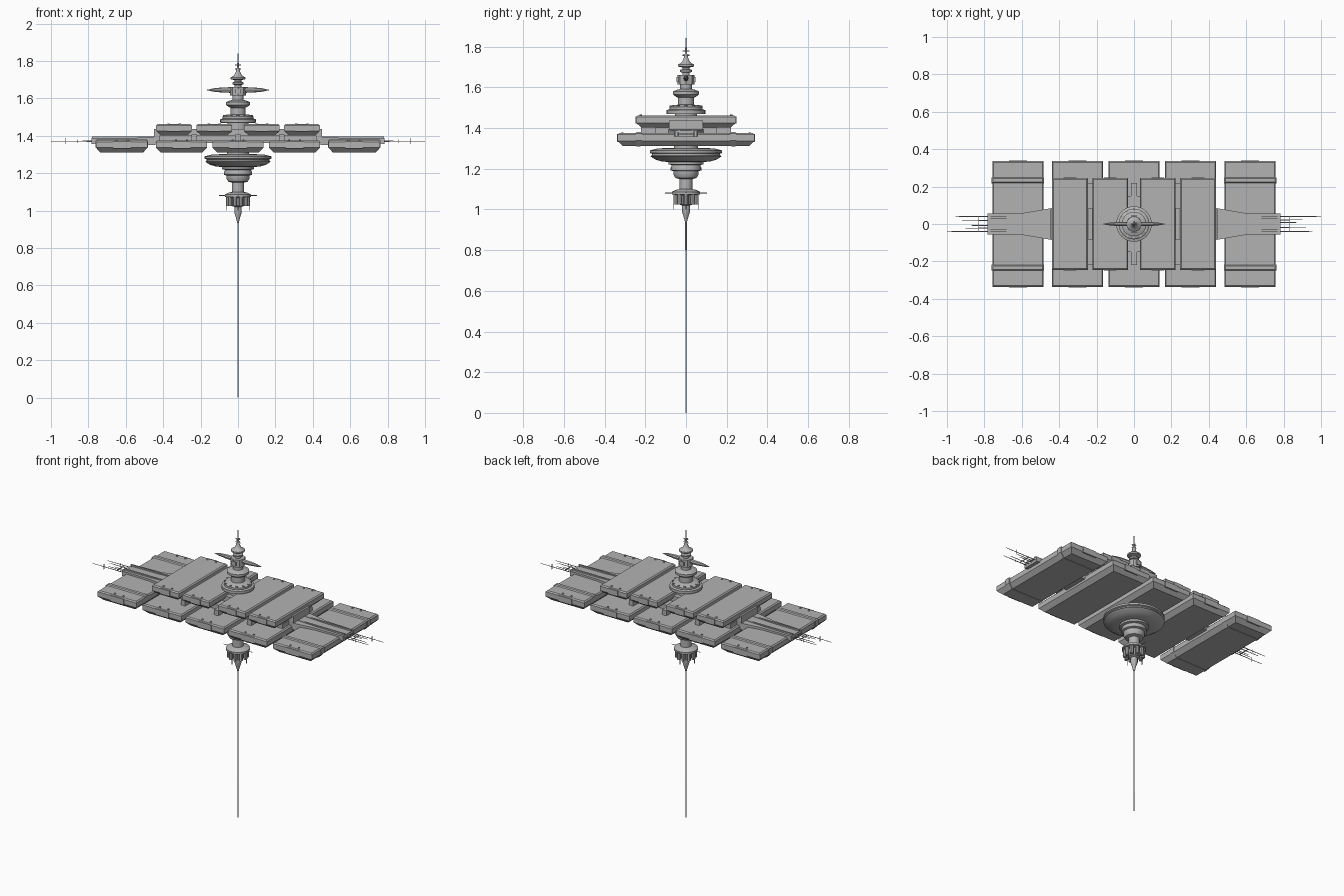
import bpy, bmesh, math
from mathutils import Matrix, Vector

cube = bpy.data.objects.get("Cube")
if cube:
    bpy.data.objects.remove(cube, do_unlink=True)

grey = bpy.data.materials.new("hull grey")
grey.use_nodes = True
grey.diffuse_color = (0.45, 0.45, 0.45, 1)
grey.node_tree.nodes["Principled BSDF"].inputs["Base Color"].default_value = (0.45, 0.45, 0.45, 1)


def finish(name, bm, smooth=False):
    bmesh.ops.recalc_face_normals(bm, faces=bm.faces)
    mesh = bpy.data.meshes.new(name)
    bm.to_mesh(mesh)
    bm.free()
    mesh.materials.append(grey)
    ob = bpy.data.objects.new(name, mesh)
    bpy.context.collection.objects.link(ob)
    if smooth:
        bpy.ops.object.select_all(action='DESELECT')
        ob.select_set(True)
        bpy.context.view_layer.objects.active = ob
        bpy.ops.object.shade_smooth_by_angle(angle=math.radians(35))
    return ob


def loft(bm, rings):
    """Join equal-length rings of points and cap both ends."""
    loops = [[bm.verts.new(p) for p in ring] for ring in rings]
    n = len(loops[0])
    for a, b in zip(loops, loops[1:]):
        for i in range(n):
            bm.faces.new((a[i], a[(i + 1) % n], b[(i + 1) % n], b[i]))
    bm.faces.new(loops[0])
    bm.faces.new(loops[-1])


def add_box(bm, center, size):
    m = Matrix.Translation(center) @ Matrix.Diagonal((*size, 1))
    bmesh.ops.create_cube(bm, size=1, matrix=m)


def add_rod(bm, start, end, r1, r2=None, sides=8):
    a, b = Vector(start), Vector(end)
    rot = (b - a).to_track_quat('Z', 'Y').to_matrix().to_4x4()
    bmesh.ops.create_cone(bm, cap_ends=True, segments=sides, radius1=r1,
                          radius2=r1 if r2 is None else r2, depth=(b - a).length,
                          matrix=Matrix.Translation((a + b) / 2) @ rot)


def add_pod(bm, x, y, hx, hy, low, high):
    """Box with a fine top bevel and a broad bottom chamfer."""
    h = high - low
    rings = []
    for z, inset in ((high, .007), (high - .007, 0), (low + h * .4, 0), (low, .026)):
        ax, ay = hx - inset, hy - min(inset, hy * .4)
        rings.append([(x + sx * ax, y + sy * ay, z)
                      for sx, sy in ((-1, -1), (1, -1), (1, 1), (-1, 1))])
    loft(bm, rings)


def lathe(name, profile, sides=32):
    bm = bmesh.new()
    loft(bm, [[(r * math.cos(2 * math.pi * i / sides), r * math.sin(2 * math.pi * i / sides), z)
               for i in range(sides)] for r, z in profile])
    return finish(name, bm, True)


# Habitat modules, with end hatches and roof ports
def module(name, x, hx, hy, low, high):
    bm = bmesh.new()
    add_pod(bm, x, 0, hx, hy, low, high)
    for s in (-1, 1):
        add_box(bm, (x, s * hy, (low + high) / 2 + .008), (hx * .7, .008, (high - low) * .6))
        for d in (-.03, .03):
            add_rod(bm, (x + d, s * (hy - .022), high - .002), (x + d, s * (hy - .022), high + .004), .006)
    finish(name, bm)


for i in range(-2, 3):
    x = (0, .302, .62)[abs(i)] * (1 if i > 0 else -1)
    module(f"lower_module_{i + 3}", x, .137, .336, 1.312, 1.375)
for i, x in enumerate((-.342, -.127, .127, .342)):
    module(f"upper_module_{i + 1}", x, .096, .245, 1.402, 1.462)

# Raised clamps round the outer modules
for side, s in (("left", 1), ("right", -1)):
    bm = bmesh.new()
    for y in (-.233, .233):
        add_pod(bm, s * .622, y, .14, .016, 1.31, 1.381)
    finish(f"{side}_module_clamps", bm)

# Central spine and cross frame
bm = bmesh.new()
add_box(bm, (0, 0, 1.4), (.9, .165, .075))
add_box(bm, (0, 0, 1.388), (.84, .3, .03))
for x in (-.234, 0, .234):
    add_box(bm, (x, 0, 1.39), (.03, .44, .035))
finish("spine", bm)

# Outriggers: tapered root, arm, rails and whip antennas
for side, s in (("left", 1), ("right", -1)):
    bm = bmesh.new()
    loft(bm, [[(s * x, -w, lo), (s * x, w, lo), (s * x, w, hi), (s * x, -w, hi)]
              for x, w, lo, hi in ((.44, .085, 1.35, 1.393), (.585, .06, 1.358, 1.388),
                                   (.775, .055, 1.358, 1.386))])
    for y in (-.034, .034):
        add_box(bm, (s * .61, y, 1.388), (.34, .01, .014))
    add_box(bm, (s * .775, 0, 1.371), (.014, .11, .032))
    finish(f"{side}_outrigger", bm)

    bm = bmesh.new()
    for y, tip in ((.04, 1), (.022, .9), (.008, .87), (-.018, .92), (-.04, .955)):
        add_rod(bm, (s * .77, s * y, 1.371), (s * tip, s * y, 1.371), .003, .0015, 6)
    add_rod(bm, (s * .92, s * .04, 1.355), (s * .92, s * .04, 1.387), .002, sides=6)
    add_rod(bm, (s * .86, s * -.04, 1.362), (s * .86, s * -.04, 1.38), .002, sides=6)
    add_box(bm, (s * .83, 0, 1.371), (.004, .08, .004))
    finish(f"{side}_antennas", bm)

# Upper tower
lathe("upper_tower", [
    (.055, 1.42), (.055, 1.468), (.095, 1.47), (.095, 1.488), (.082, 1.492),
    (.082, 1.503), (.068, 1.512), (.04, 1.515), (.04, 1.55), (.052, 1.556),
    (.065, 1.566), (.065, 1.58), (.045, 1.588), (.03, 1.592), (.03, 1.622)])
lathe("tower_head", [
    (.018, 1.655), (.018, 1.672), (.03, 1.676), (.03, 1.685), (.018, 1.69), (.018, 1.698),
    (.04, 1.703), (.04, 1.712), (.022, 1.722), (.012, 1.74), (.005, 1.77), (.001, 1.846)], 20)
bm = bmesh.new()
add_rod(bm, (0, 0, 1.615), (0, 0, 1.662), .043, sides=8)
for y in (-.04, .04):
    add_box(bm, (0, y, 1.638), (.03, .012, .025))
finish("rotor_hub", bm)

# Twin tapering blades
bm = bmesh.new()
loft(bm, [[(x, .8 * r * math.cos(a * math.pi / 4), 1.645 + r * math.sin(a * math.pi / 4))
           for a in range(8)]
          for x, r in ((-.167, .001), (-.13, .009), (-.08, .014), (0, .016),
                       (.08, .014), (.13, .009), (.167, .001))])
finish("blades", bm, True)

# Tower studs and tip crossbars
bm = bmesh.new()
for i in range(12):
    a = i * math.pi / 6
    c, s = math.cos(a), math.sin(a)
    add_rod(bm, (.074 * c, .074 * s, 1.49), (.074 * c, .074 * s, 1.512), .007)
for d in ((.016, 0), (0, .016)):
    for z in (1.758, 1.778):
        add_rod(bm, (-d[0], -d[1], z), (d[0], d[1], z), .0025, sides=6)
finish("tower_studs", bm)

# Lower saucer and stepped neck
lathe("saucer", [
    (.06, 1.32), (.06, 1.303), (.14, 1.3), (.178, 1.29), (.178, 1.278), (.168, 1.274),
    (.168, 1.266), (.176, 1.262), (.15, 1.245), (.115, 1.235), (.085, 1.234), (.085, 1.222),
    (.07, 1.218), (.075, 1.205), (.075, 1.192), (.062, 1.188), (.062, 1.172),
    (.052, 1.155), (.032, 1.15), (.032, 1.098)], 40)
lathe("lower_collar", [
    (.032, 1.1), (.05, 1.096), (.07, 1.086), (.07, 1.074), (.04, 1.068), (.035, 1.025),
    (.02, 1.02), (.02, .99), (.012, .965), (.004, .935)], 24)

# Tank cluster and feelers below the collar
bm = bmesh.new()
for i in range(10):
    a = i * math.pi / 5
    c, s = math.cos(a), math.sin(a)
    add_rod(bm, (.052 * c, .052 * s, 1.025), (.052 * c, .052 * s, 1.078), .012)
for i in range(4):
    a = i * math.pi / 2
    c, s = math.cos(a), math.sin(a)
    add_rod(bm, (.06 * c, .06 * s, 1.081), (.102 * c, .102 * s, 1.081), .002, sides=6)
    add_rod(bm, (.06 * c, .06 * s, 1.03), (.06 * c, .06 * s, 1.0), .002, sides=6)
finish("tank_cluster", bm, True)

# Long mast reaching the ground plane
bm = bmesh.new()
add_rod(bm, (0, 0, .95), (0, 0, 0), .004, .002, 8)
finish("mast", bm)
